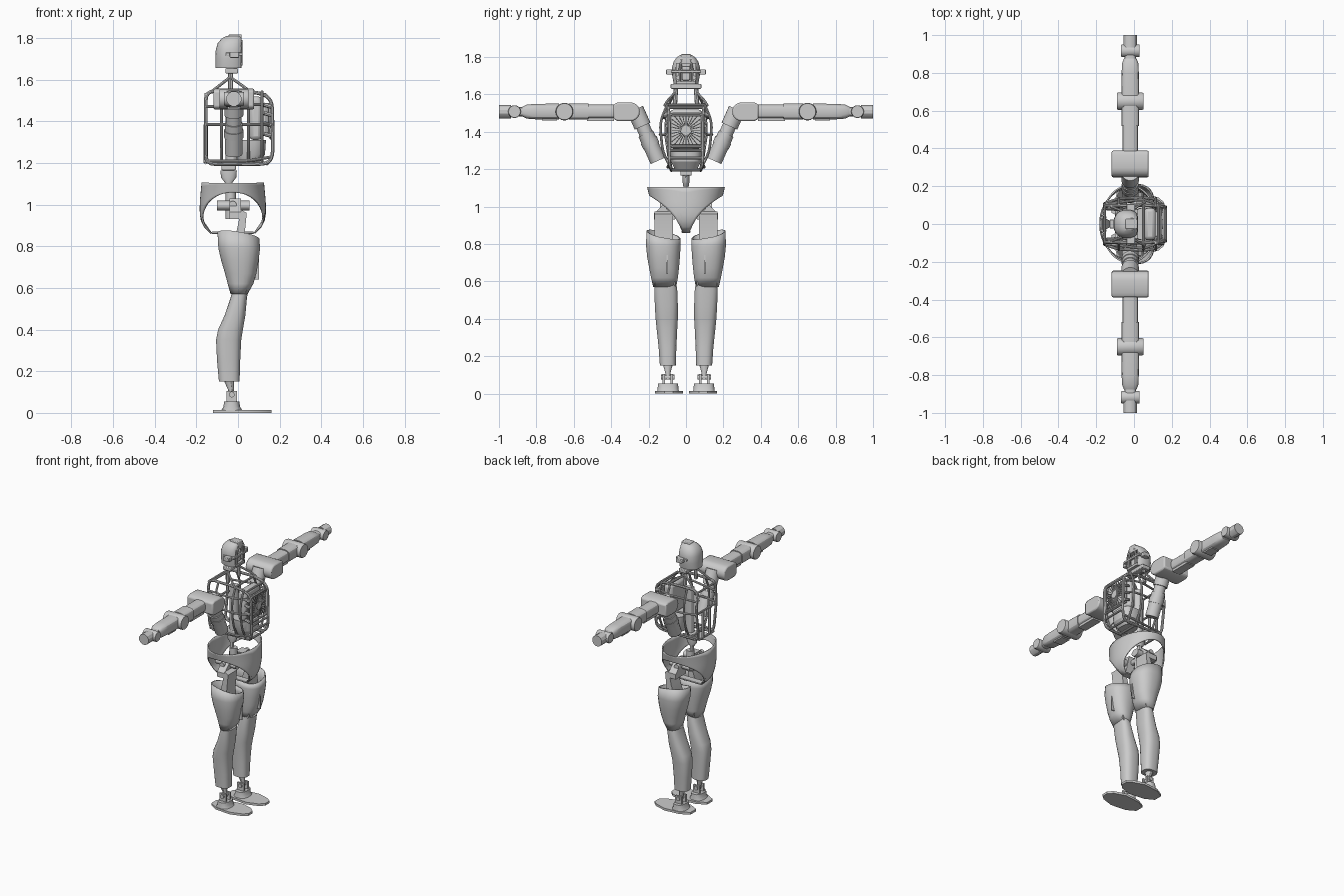
import bpy, bmesh, math
from mathutils import Vector

if "Cube" in bpy.data.objects:
    bpy.data.objects.remove(bpy.data.objects["Cube"])

TAU = math.tau

def finish(name, bm, mirror=False, solid=0, bevel=0):
    bmesh.ops.recalc_face_normals(bm, faces=bm.faces)
    me = bpy.data.meshes.new(name)
    bm.to_mesh(me)
    bm.free()
    ob = bpy.data.objects.new(name, me)
    bpy.context.collection.objects.link(ob)
    if solid:
        m = ob.modifiers.new("thickness", 'SOLIDIFY')
        m.thickness = solid
    if bevel:
        m = ob.modifiers.new("bevel", 'BEVEL')
        m.width, m.segments = bevel, 2
    if mirror:
        m = ob.modifiers.new("mirror", 'MIRROR')
        m.use_axis = (False, True, False)
        m.use_mirror_merge = False
    return ob

def skin(bm, rings, caps=True, closed=False):
    n = len(rings[0])
    pairs = list(zip(rings, rings[1:])) + ([(rings[-1], rings[0])] if closed else [])
    for a, b in pairs:
        for i in range(n):
            bm.faces.new((a[i], a[(i + 1) % n], b[(i + 1) % n], b[i]))
    if caps and not closed:
        bm.faces.new(rings[0])
        bm.faces.new(rings[-1])

def loft(name, rings, axis='z', n=20, p=1.0, caps=True, tilt=0, xmax=9, **kw):
    """rings: (position along axis, centre 1, centre 2, radius 1, radius 2)"""
    bm = bmesh.new()
    out = []
    for k, (t, c1, c2, r1, r2) in enumerate(rings):
        ring = []
        for i in range(n):
            a = TAU * (i + .5) / n
            c, s = math.cos(a), math.sin(a)
            u = c1 + r1 * math.copysign(abs(c) ** p, c)
            v = c2 + r2 * math.copysign(abs(s) ** p, s)
            co = {'z': (min(u, xmax), v, t), 'y': (u, t, v), 'x': (t, u, v)}[axis]
            if k == len(rings) - 1 and tilt:
                co = (co[0], co[1], co[2] - tilt * (co[0] - c1) + .02 * s)
            ring.append(bm.verts.new(co))
        out.append(ring)
    skin(bm, out, caps)
    return finish(name, bm, **kw)

def tube(name, pts, r=.007, r2=None, closed=False, n=8, fillet=0, **kw):
    pts = [Vector(p) for p in pts]
    if fillet:  # round the corners of the path
        new = []
        for i, p in enumerate(pts):
            if not closed and i in (0, len(pts) - 1):
                new.append(p)
                continue
            a, b = pts[i - 1] - p, pts[(i + 1) % len(pts)] - p
            A = p + a.normalized() * min(fillet, a.length * .45)
            B = p + b.normalized() * min(fillet, b.length * .45)
            new += [A.lerp(p, t).lerp(p.lerp(B, t), t) for t in (0, .25, .5, .75, 1)]
        pts = new
    bm = bmesh.new()
    rings, side = [], None
    for i, p in enumerate(pts):
        q0 = pts[i - 1] if (i or closed) else p
        q1 = pts[(i + 1) % len(pts)] if (closed or i < len(pts) - 1) else p
        d = (q1 - q0).normalized()
        side = d.orthogonal() if side is None else side - d * side.dot(d)
        side.normalize()
        up = d.cross(side)
        rr = r2 if (r2 and i == len(pts) - 1) else r
        rings.append([bm.verts.new(p + rr * (side * math.cos(TAU * j / n) + up * math.sin(TAU * j / n)))
                      for j in range(n)])
    skin(bm, rings, closed=closed)
    return finish(name, bm, **kw)

def prism(name, outline, lo, hi, axis='z', **kw):
    bm = bmesh.new()
    f = {'z': lambda a, b, t: (a, b, t), 'x': lambda a, b, t: (t, a, b), 'y': lambda a, b, t: (a, t, b)}[axis]
    skin(bm, [[bm.verts.new(f(a, b, t)) for a, b in outline] for t in (lo, hi)])
    return finish(name, bm, **kw)

def box(name, x, y, z, **kw):
    return prism(name, [(x[0], y[0]), (x[1], y[0]), (x[1], y[1]), (x[0], y[1])], *z, **kw)

# Feet and ankles
prism("foot_plate", [(-.12, .06), (-.12, .12), (-.06, .155), (.05, .165), (.13, .14), (.16, .115),
                     (.16, .07), (.13, .04), (.05, .015), (-.06, .028)], 0, .015, mirror=True)
loft("foot_mount", [(.014, -.03, .096, .05, .058), (.03, -.03, .096, .04, .056), (.054, -.03, .096, .037, .054)],
     p=.8, mirror=True)
for y in (.07, .113):
    box("ankle_fork", (-.055, -.005), (y, y + .012), (.05, .105), mirror=True)
tube("ankle_axle", [(-.03, .062, .088), (-.03, .133, .088)], .014, n=12, mirror=True)
loft("ankle_link", [(.075, -.03, .097, .013, .014), (.11, -.033, .097, .015, .014), (.165, -.045, .097, .028, .03)], n=12, mirror=True)

# Shins, thighs and hip links
loft("shin_shell", [(.15, -.042, .097, .05, .043), (.25, -.045, .099, .056, .048), (.35, -.045, .102, .061, .056),
                    (.40, -.036, .103, .06, .06), (.47, -.014, .105, .05, .062), (.55, .003, .108, .04, .062),
                    (.62, .018, .11, .035, .055)], p=.75, mirror=True)
loft("knee_hub", [(.055, .01, .6, .035, .035), (.165, .01, .6, .035, .035)], axis='y', mirror=True)
loft("thigh_shell", [(.57, .005, .114, .041, .062), (.62, .012, .115, .062, .072), (.67, .013, .117, .076, .08),
                     (.73, .009, .12, .09, .088), (.79, .006, .121, .101, .093), (.85, .002, .121, .101, .091)],
     p=.85, caps=False, tilt=.16, n=24, solid=.008, mirror=True)
box("thigh_slot_cover", (.076, .102), (.097, .103), (.64, .74), mirror=True)
prism("thigh_link", [(-.03, .62), (.05, .62), (.03, .84), (.042, .96), (.015, .975), (-.005, .88), (-.03, .8)],
      .07, .168, axis='y', mirror=True)
prism("hip_bracket", [(.06, .93), (.17, .93), (.17, .965), (.10, 1.03), (.03, 1.03)], -.04, .015, axis='x', mirror=True)
loft("hip_motor", [(-.10, .075, .995, .032, .024), (.055, .075, .995, .032, .024)], axis='x', mirror=True)
tube("hip_axle", [(-.025, -.14, 1.0), (-.025, .14, 1.0)], .018, n=12)

# Pelvis shell: a belt that drops to a narrow strap front and back
bm = bmesh.new()
N, M = 72, 8
cols = []
for i in range(N):
    a = TAU * i / N
    u = abs(math.sin(a))
    zb = .865 + .195 * max(0, (u - .12) / .88) ** .6
    col = []
    for k in range(M + 1):
        z = 1.105 + (zb - 1.105) * k / M
        rx = .142 + .03 * (1.105 - z) / .1 * (z > 1.005) * .3 + .009 * (z <= 1.005)
        rx -= .05 * max(0, (.98 - z) / .115) ** 3
        col.append(bm.verts.new((-.025 + rx * math.cos(a), (.2 - .25 * (1.105 - z) * u) * math.sin(a), z)))
    cols.append(col)
for a, b in zip(cols, cols[1:] + cols[:1]):
    for k in range(M):
        bm.faces.new((a[k], b[k], b[k + 1], a[k + 1]))
finish("pelvis_shell", bm, solid=.008)
box("crotch_strap", (-.128, .078), (-.024, .024), (.86, .87), bevel=.003)

# Spine and waist
tube("lower_spine", [(-.035, 0, .93), (-.035, 0, 1.07)], .025, n=16)
tube("waist_post", [(-.045, 0, 1.05), (-.045, 0, 1.2)], .013, n=12)
loft("waist_cup", [(1.105, -.045, 0, .018, .014), (1.13, -.045, 0, .037, .018), (1.165, -.045, 0, .04, .018)])
box("waist_yoke", (-.08, -.01), (-.03, .03), (1.165, 1.2), bevel=.006)

# Torso cage of bent tubes
tube("cage_side_loop", [(-.155, .08, 1.195), (-.155, .11, 1.4), (-.155, .095, 1.545), (.04, .10, 1.545),
                        (.13, .095, 1.53), (.165, .09, 1.49), (.167, .09, 1.23), (.14, .075, 1.195)],
     .009, closed=True, fillet=.045, mirror=True)
tube("cage_outer_hoop", [(-.155, .11, 1.385), (-.08, .135, 1.385), (.06, .14, 1.385), (.12, .13, 1.385), (.165, .09, 1.385)],
     .007, fillet=.03, mirror=True)
tube("cage_upper_hoop", [(-.155, .105, 1.47), (.05, .13, 1.48), (.165, .09, 1.48)], .007, fillet=.03, mirror=True)
tube("cage_lower_hoop", [(-.155, .08, 1.21), (.05, .1, 1.21), (.165, .085, 1.23)], .007, fillet=.03, mirror=True)
for x in (-.08, .05, .115):
    tube("cage_rib", [(x, .075, 1.195), (x, .125, 1.29), (x, .14, 1.45), (x, .1, 1.545)], .007, fillet=.05, mirror=True)
for x, y, z in [(-.155, .08, 1.2), (-.155, .1, 1.53), (-.08, .08, 1.195), (-.155, .11, 1.385), (.05, .1, 1.545),
                (.13, .095, 1.53), (.167, .09, 1.3), (.167, .09, 1.26), (.05, .08, 1.195), (.14, .075, 1.195)]:
    tube("cage_cross_tube", [(x, -y, z), (x, y, z)], .007)
tube("back_brace", [(-.155, .035, 1.2), (-.155, .035, 1.385)], .01, mirror=True)

# Chest core, radiator and fan
box("battery_core", (.055, .115), (-.085, .085), (1.31, 1.52), bevel=.02)
loft("belly_housing", [(1.2, .05, 0, .05, .06), (1.24, .06, 0, .07, .08), (1.31, .06, 0, .075, .085)], p=.7)
for x in (.122, .138):
    box("radiator_plate", (x, x + .01), (-.08, .08), (1.33, 1.485), bevel=.002)
tube("grille_frame", [(.158, -.088, 1.32), (.158, .088, 1.32), (.158, .088, 1.495), (.158, -.088, 1.495)],
     .008, closed=True, fillet=.02)
for i in range(28):
    a = TAU * i / 28
    d = Vector((0, math.cos(a), math.sin(a)))
    e = .076 / max(abs(d.y), abs(d.z))
    c = Vector((.156, 0, 1.408))
    tube("fan_slat", [c + d * .025, c + d * e], .003, n=4)
tube("fan_hub", [(.145, 0, 1.408), (.163, 0, 1.408)], .026, n=16)
for z in (1.34, 1.39, 1.44, 1.48):
    tube("side_vent", [(.125, .1, z), (.16, .1, z - .01)], .01, mirror=True)
tube("torso_column", [(-.03, 0, 1.19), (-.03, 0, 1.5)], .03, n=12)

# Neck
tube("neck_post", [(-.035, .06, 1.54), (-.035, .052, 1.655)], .012, mirror=True)
tube("neck_brace", [(.06, .115, 1.54), (.03, .10, 1.565), (-.035, .058, 1.61)], .007, fillet=.02, mirror=True)
tube("neck_rear_brace", [(-.13, .095, 1.54), (-.04, .06, 1.61)], .007, mirror=True)
box("neck_plate", (-.06, .0), (-.082, .082), (1.63, 1.655), bevel=.004)

# Head: helmet with a recessed face
head = loft("helmet", [(1.655, -.038, 0, .071, .066), (1.70, -.038, 0, .071, .074), (1.745, -.037, 0, .07, .075),
                       (1.775, -.034, 0, .064, .066), (1.797, -.027, 0, .052, .051), (1.81, -.02, 0, .036, .032)],
            n=28, p=.85, xmax=.018)
cut = box("face_cutter", (-.012, .1), (-.05, .05), (1.67, 1.765))
cut.hide_render = True
cut.hide_set(True)
m = head.modifiers.new("face", 'BOOLEAN')
m.operation, m.object, m.solver = 'DIFFERENCE', cut, 'EXACT'
box("crown_block", (-.045, .018), (-.026, .026), (1.785, 1.817), bevel=.005)
box("face_sensor", (-.03, .01), (-.022, .022), (1.675, 1.75), bevel=.006)
box("visor_bar", (-.06, .022), (-.078, .078), (1.715, 1.73), bevel=.003)
tube("face_rail", [(.014, .034, 1.668), (.014, .034, 1.73), (.014, .022, 1.79)], .007, fillet=.02, mirror=True)
tube("eye_lens", [(-.01, .04, 1.69), (.014, .04, 1.69)], .012, n=12, mirror=True)
box("ear_pod", (-.04, .005), (.07, .106), (1.705, 1.733), bevel=.004, mirror=True)

# Shoulder actuators, slanting outward from the ribs
X = -.02
tube("clavicle_motor", [(X, .15, 1.245), (X, .215, 1.39)], .043, n=20, mirror=True)
tube("clavicle_band", [(X, .185, 1.325), (X, .2, 1.357)], .047, n=20, mirror=True)
tube("clavicle_sleeve", [(X, .205, 1.37), (X, .255, 1.485)], .037, n=20, mirror=True)
tube("clavicle_collar", [(X, .232, 1.43), (X, .272, 1.52)], .046, n=20, mirror=True)
arc = [(.297 + .05 * math.cos(a), 1.507 + .05 * math.sin(a)) for a in [math.pi * (.5 + k / 10) for k in range(11)]]
prism("shoulder_housing", arc + [(.365, 1.457), (.388, 1.468), (.388, 1.546), (.365, 1.557)],
      -.118, .078, axis='x', bevel=.008, mirror=True)

# Arms
Z = 1.508
def arm(name, y0, y1, rx, rz, p=.6, n=16):
    loft(name, [(y0, X, Z, rx, rz), (y1, X, Z, rx, rz)], axis='y', n=n, p=p, mirror=True)
def hub(name, y, x0, x1, r):
    loft(name, [(x0, y, Z, r * .93, r * .93), (x0 + .008, y, Z, r, r), (x1 - .008, y, Z, r, r),
                (x1, y, Z, r * .93, r * .93)], axis='x', n=24, mirror=True)
arm("upper_arm", .38, .525, .042, .038)
box("upper_arm_rail", (-.05, .01), (.385, .53), (1.458, 1.48), mirror=True)
arm("upper_arm_sleeve", .52, .625, .048, .044)
hub("elbow", .65, -.09, .05, .047)
loft("forearm", [(.68, X, Z, .048, .043), (.80, X, Z, .046, .042), (.85, X, Z, .044, .038), (.875, X, Z, .034, .026)],
     axis='y', n=16, p=.6, mirror=True)
box("forearm_rail", (-.05, .01), (.69, .77), (1.46, 1.48), mirror=True)
arm("wrist_link", .87, .9, .03, .026)
hub("wrist", .917, -.068, .03, .034)
arm("hand_stub", .935, 1.0, .037, .037, p=1, n=12)

# Smooth shading with sharp edges kept
for ob in bpy.context.view_layer.objects:
    ob.select_set(ob.type == 'MESH' and not ob.hide_render)
bpy.context.view_layer.objects.active = head
bpy.ops.object.shade_smooth_by_angle(angle=math.radians(30))
